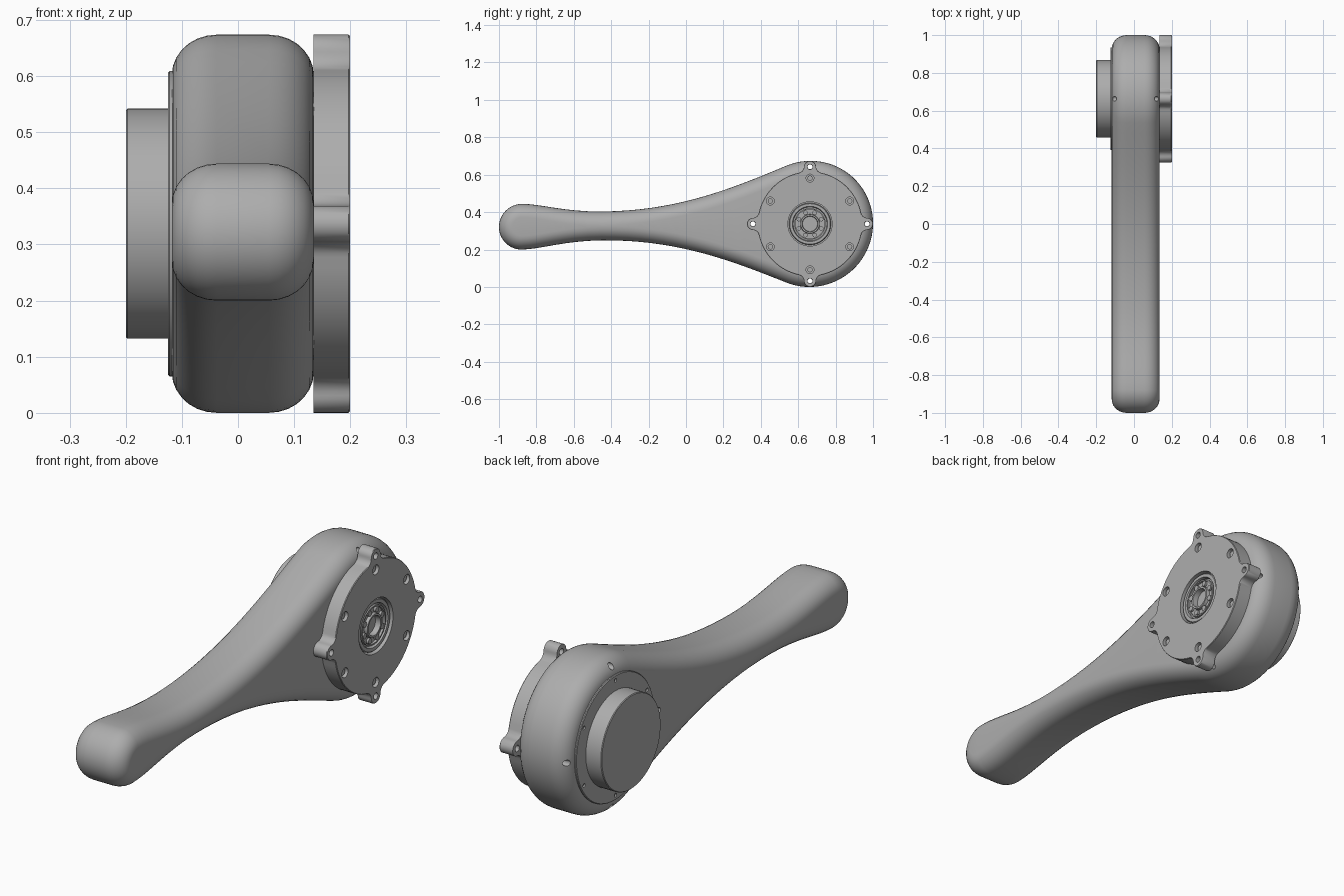
import bpy, bmesh, math
from mathutils import Vector
from mathutils.geometry import interpolate_bezier

cube = bpy.data.objects.get("Cube")
if cube:
    bpy.data.objects.remove(cube, do_unlink=True)

HY, HZ, HR = 0.663, 0.337, 0.337      # head centre and radius
BOLT_R = 0.305                        # lug bolt circle

grey = bpy.data.materials.new("satin_grey")
grey.use_nodes = True
grey.diffuse_color = (0.42, 0.42, 0.42, 1)
for node in grey.node_tree.nodes:
    if node.type == 'BSDF_PRINCIPLED':
        node.inputs["Base Color"].default_value = grey.diffuse_color


def finish(name, bm):
    bmesh.ops.remove_doubles(bm, verts=bm.verts, dist=1e-5)
    bmesh.ops.recalc_face_normals(bm, faces=bm.faces)
    mesh = bpy.data.meshes.new(name)
    bm.to_mesh(mesh)
    bm.free()
    mesh.materials.append(grey)
    obj = bpy.data.objects.new(name, mesh)
    bpy.context.collection.objects.link(obj)
    return obj


def activate(obj):
    bpy.ops.object.select_all(action='DESELECT')
    obj.select_set(True)
    bpy.context.view_layer.objects.active = obj


def smooth(obj, angle=32):
    activate(obj)
    bpy.ops.object.shade_smooth_by_angle(angle=math.radians(angle))


def add_lathe(bm, profile, cy=HY, cz=HZ, steps=64):
    """Turn (x, radius) points about an axis along x."""
    rings = []
    for i in range(steps):
        a = math.tau * i / steps
        rings.append([bm.verts.new((x, cy + r * math.cos(a), cz + r * math.sin(a)))
                      for x, r in profile])
    for i in range(steps):
        p, q = rings[i], rings[(i + 1) % steps]
        for k in range(len(profile) - 1):
            bm.faces.new((p[k], p[k + 1], q[k + 1], q[k]))


def lathe(name, profile):
    bm = bmesh.new()
    add_lathe(bm, profile)
    obj = finish(name, bm)
    smooth(obj)
    return obj


def pin_ring(name, count, circle, radius, x0, x1, start=0.0, steps=16):
    """A ring of short cylinders along x, used for cutters and screws."""
    bm = bmesh.new()
    for i in range(count):
        a = start + math.tau * i / count
        add_lathe(bm, [(x0, 0), (x0, radius), (x1, radius), (x1, 0)],
                  HY + circle * math.cos(a), HZ + circle * math.sin(a), steps)
    return finish(name, bm)


def cut(obj, cutter):
    mod = obj.modifiers.new("cut", 'BOOLEAN')
    mod.operation = 'DIFFERENCE'
    mod.solver = 'EXACT'
    mod.object = cutter
    activate(obj)
    bpy.ops.object.modifier_apply(modifier=mod.name)
    bpy.data.objects.remove(cutter, do_unlink=True)


# Handle outline: tail arc, waisted flank, head arc (upper half, then mirrored)
def arc(cx, r, a0, a1, n):
    return [Vector((cx + r * math.cos(a), r * math.sin(a)))
            for a in (math.radians(a0 + (a1 - a0) * i / n) for i in range(n + 1))]


def bezier(points, n):
    return [v.to_2d() for v in interpolate_bezier(*[Vector((*p, 0)) for p in points], n)]


half = arc(-0.878, 0.122, 180, 90, 12)
half += bezier([(-0.878, 0.122), (-0.78, 0.122), (-0.65, 0.077), (-0.45, 0.077)], 9)[1:]
head = arc(HY, HR, 112.3, 0, 26)
half += bezier([(-0.45, 0.077), (-0.05, 0.077), (0.235, 0.189), head[0]], 18)[1:]
half += head[1:]
loop = half + [Vector((p.x, -p.y)) for p in half[-2:0:-1]]
count = len(loop)


def inset(d):
    points = []
    for i, p in enumerate(loop):
        t = (loop[(i + 1) % count] - loop[i - 1]).normalized()
        points.append(p + d * Vector((-t.y, t.x)) * -1)
    return points


# Handle body: rounded slab made of inset outlines
bm = bmesh.new()
rings = []
X0, X1, DEPTH, INSET, SEG = -0.118, 0.135, 0.08, 0.072, 7
sections = [(math.pi / 2 * k / SEG, X0, 1) for k in range(SEG + 1)]
sections += [(math.pi / 2 * k / SEG, X1, -1) for k in range(SEG, -1, -1)]
for a, x, side in sections:
    px = x + side * DEPTH * (1 - math.sin(a))
    ring = []
    for p in inset(INSET * (1 - math.cos(math.pi / 2 - a))):
        pass
    for p in inset(INSET * (1 - math.cos(a))):
        edge_x = x + side * DEPTH * (1 - math.sin(a))
        ring.append((edge_x, p))
    rings.append(ring)
# order the sections from the flat face, round the edge, to the other flat face
rings = []
for k in list(range(SEG + 1)):
    a = math.pi / 2 * k / SEG
    rings.append((X0 + DEPTH * (1 - math.cos(a)), INSET * (1 - math.sin(a))))
rings += [(X0 + X1 - x, d) for x, d in reversed(rings)]
verts = [[bm.verts.new((x, p.x, 0.322 + 0.015 * (p.x + 0.878) / 1.541 + p.y))
          for p in inset(d)] for x, d in rings]
for a, b in zip(verts, verts[1:]):
    for i in range(count):
        j = (i + 1) % count
        bm.faces.new((a[i], a[j], b[j], b[i]))
for ring in (verts[0], verts[-1]):
    for i in range(len(half) - 1):
        quad = [ring[i], ring[i + 1], ring[-i - 1], ring[-i % count]]
        bm.faces.new(list(dict.fromkeys(quad)))
body = finish("handle_body", bm)
cut(body, pin_ring("bolt_cutter", 4, BOLT_R, 0.013, -0.3, 0.3))
smooth(body)

# Back cover with small screw holes, and the drum on it
cover = lathe("back_cover", [(-0.10, 0), (-0.10, 0.272), (-0.122, 0.272),
                             (-0.125, 0.269), (-0.125, 0)])
cut(cover, pin_ring("cover_cutter", 6, 0.25, 0.008, -0.14, -0.115, math.pi / 6))
smooth(cover)
lathe("back_drum", [(-0.12, 0), (-0.12, 0.205), (-0.197, 0.205),
                    (-0.2, 0.202), (-0.2, 0)])

# Flange plate outline: disc with four filleted lugs
R, LUG, FIL = 0.28, 0.032, 0.035
D, A, B = BOLT_R, R + FIL, LUG + FIL
disc_angle = math.acos((D * D + A * A - B * B) / (2 * D * A))
lug_angle = math.pi - math.acos((D * D + B * B - A * A) / (2 * D * B))
centre = Vector((A * math.cos(disc_angle), A * math.sin(disc_angle)))
quarter = [Vector((D + LUG * math.cos(t), LUG * math.sin(t)))
           for t in (lug_angle * i / 8 for i in range(9))]
start = lug_angle + math.pi
sweep = disc_angle + math.pi - start
for i in range(1, 7):
    t = start + sweep * i / 6
    quarter.append(centre + FIL * Vector((math.cos(t), math.sin(t))))
for i in range(1, 9):
    t = disc_angle + (math.pi / 4 - disc_angle) * i / 8
    quarter.append(R * Vector((math.cos(t), math.sin(t))))
# reflect about the 45 degree line, then repeat four times
quarter += [Vector((p.y, p.x)) for p in quarter[-2:0:-1]]
outline = []
for q in range(4):
    c, s = round(math.cos(q * math.pi / 2)), round(math.sin(q * math.pi / 2))
    outline += [Vector((c * p.x - s * p.y, s * p.x + c * p.y)) for p in quarter]

bm = bmesh.new()
layers = [[bm.verts.new((x, HY + p.x * k, HZ + p.y * k)) for p in outline]
          for x, k in ((0.135, 1), (0.197, 1), (0.2, 0.992))]
for a, b in zip(layers, layers[1:]):
    for i in range(len(outline)):
        j = (i + 1) % len(outline)
        bm.faces.new((a[i], a[j], b[j], b[i]))
bm.faces.new(layers[0])
bm.faces.new(layers[-1])
plate = finish("flange_plate", bm)
cut(plate, pin_ring("lug_cutter", 4, BOLT_R, 0.014, 0.1, 0.3))
cut(plate, pin_ring("screw_cutter", 6, 0.245, 0.021, 0.175, 0.3, math.pi / 6, 20))
cut(plate, pin_ring("hub_cutter", 1, 0, 0.118, 0.165, 0.3, 0, 64))
smooth(plate)
smooth(pin_ring("flange_screws", 6, 0.245, 0.014, 0.17, 0.19, math.pi / 6))

# Stepped output hub in the flange recess
lathe("output_hub", [(0.16, 0), (0.16, 0.112), (0.188, 0.112), (0.192, 0.108),
                     (0.192, 0.094), (0.178, 0.09), (0.178, 0.084), (0.19, 0.084),
                     (0.19, 0.078), (0.18, 0.078), (0.18, 0.052), (0.194, 0.05),
                     (0.194, 0.042), (0.17, 0.04), (0.17, 0)])
smooth(pin_ring("hub_screws", 8, 0.065, 0.012, 0.175, 0.19, math.pi / 8))
